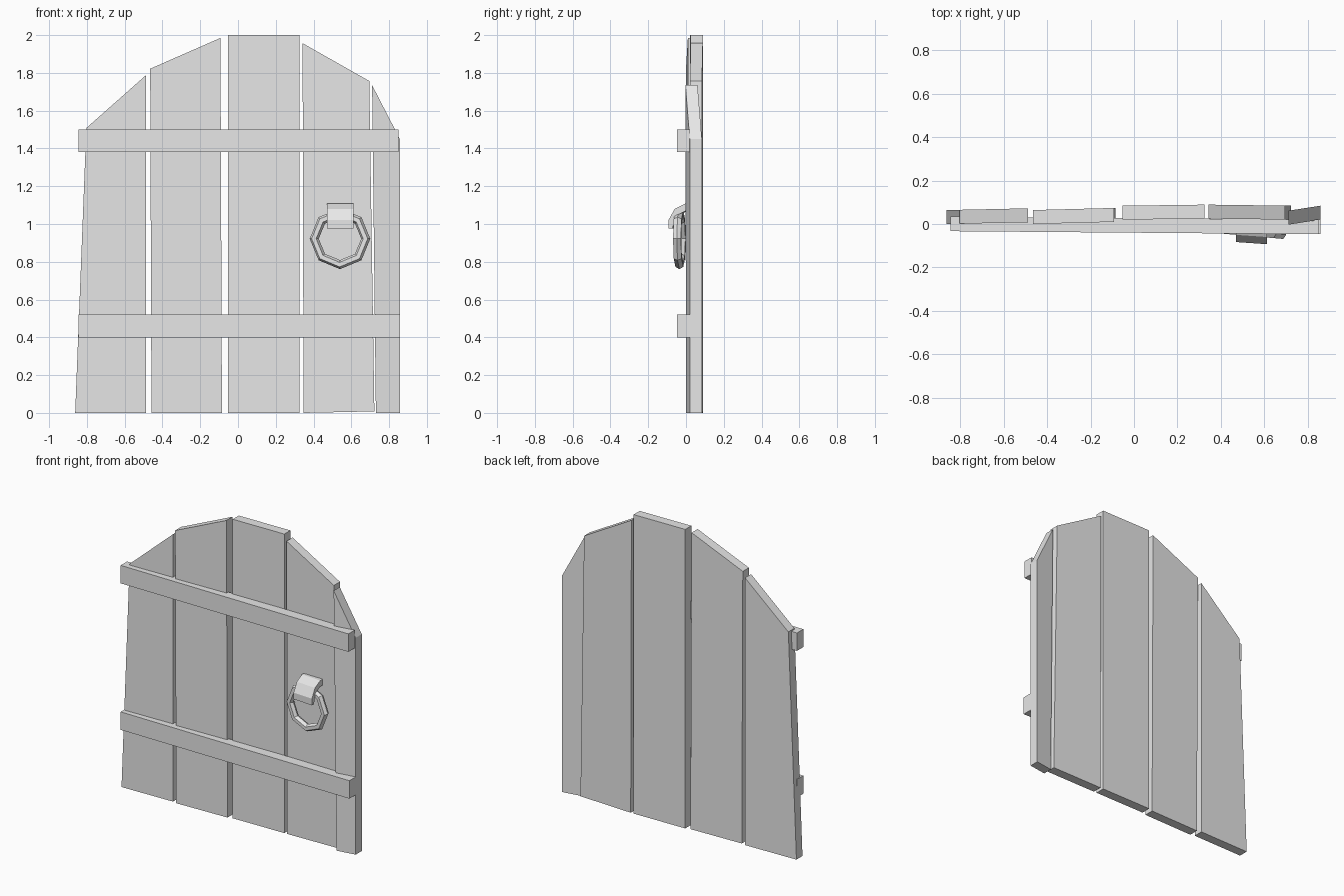
import bpy, bmesh, math
from mathutils import Matrix

if "Cube" in bpy.data.objects:
    bpy.data.objects.remove(bpy.data.objects["Cube"], do_unlink=True)

# Single flat grey for the whole door
grey = bpy.data.materials.new("plain_grey")
grey.use_nodes = True
grey.diffuse_color = (0.8, 0.8, 0.8, 1)
grey.node_tree.nodes["Principled BSDF"].inputs["Base Color"].default_value = (0.8, 0.8, 0.8, 1)


def make_object(name, bm):
    bmesh.ops.recalc_face_normals(bm, faces=bm.faces)
    mesh = bpy.data.meshes.new(name)
    bm.to_mesh(mesh)
    bm.free()
    mesh.materials.append(grey)
    obj = bpy.data.objects.new(name, mesh)
    bpy.context.collection.objects.link(obj)
    return obj


def prism(name, ring_a, ring_b):
    """Closed solid between two matching outlines."""
    bm = bmesh.new()
    a = [bm.verts.new(p) for p in ring_a]
    b = [bm.verts.new(p) for p in ring_b]
    bm.faces.new(a)
    bm.faces.new(b[::-1])
    for i in range(len(a)):
        j = (i + 1) % len(a)
        bm.faces.new((a[i], b[i], b[j], a[j]))
    return make_object(name, bm)


def board(name, outline, y_left, y_right, thickness):
    """Board from its front outline (x, z); the front runs from y_left to y_right."""
    x0 = min(x for x, z in outline)
    x1 = max(x for x, z in outline)
    front = [(x, y_left + (y_right - y_left) * (x - x0) / (x1 - x0), z) for x, z in outline]
    return prism(name, front, [(x, y + thickness, z) for x, y, z in front])


# Planks: bottom left, bottom right, top right, top left
planks = [
    ([(-0.862, 0), (-0.487, 0), (-0.487, 1.788), (-0.803, 1.508)], 0.0, 0.008),
    ([(-0.458, 0), (-0.085, 0), (-0.093, 1.985), (-0.465, 1.822)], 0.0, 0.010),
    ([(-0.053, 0), (0.325, 0), (0.325, 2.0), (-0.053, 2.0)], 0.020, 0.025),
    ([(0.347, 0), (0.722, 0.008), (0.695, 1.757), (0.342, 1.957)], 0.025, 0.020),
    ([(0.730, 0), (0.857, 0), (0.857, 1.45), (0.710, 1.735)], -0.003, 0.020),
]
for i, (outline, yl, yr) in enumerate(planks, 1):
    board(f"plank_{i}", outline, yl, yr, 0.064)

# Cross battens
for name, x0, x1, z0 in (("lower_batten", -0.845, 0.857, 0.40),
                         ("upper_batten", -0.845, 0.850, 1.38)):
    z1 = z0 + 0.12
    board(name, [(x0, z0), (x1, z0), (x1, z1), (x0, z1)], -0.033, -0.047, 0.067)

# Handle strap: bent profile (y, z) swept across its width, turned slightly
profile = [(0.03, 1.108), (0.0, 1.108), (-0.055, 1.08), (-0.088, 1.02), (-0.088, 0.976),
           (-0.066, 0.976), (-0.058, 1.015), (-0.035, 1.05), (0.0, 1.068), (0.03, 1.068)]
skew = 0.010
prism("handle_strap",
      [(0.470, y + skew / 2, z) for y, z in profile],
      [(0.612, y - skew / 2, z) for y, z in profile])

# Octagonal pull ring with a six-sided section
MAJOR, MINOR, SEG, SIDES = 0.137, 0.024, 8, 6
bm = bmesh.new()
loops = []
for i in range(SEG):
    a = 2 * math.pi * i / SEG
    loop = []
    for j in range(SIDES):
        t = 2 * math.pi * j / SIDES
        r = MAJOR + MINOR * math.cos(t)
        loop.append(bm.verts.new((r * math.cos(a), MINOR * math.sin(t), r * math.sin(a))))
    loops.append(loop)
for i in range(SEG):
    p, q = loops[i], loops[(i + 1) % SEG]
    for j in range(SIDES):
        k = (j + 1) % SIDES
        bm.faces.new((p[j], q[j], q[k], p[k]))
bm.transform(Matrix.Translation((0.54, -0.035, 0.922)) @ Matrix.Rotation(math.radians(-5), 4, 'Z'))
make_object("pull_ring", bm)
